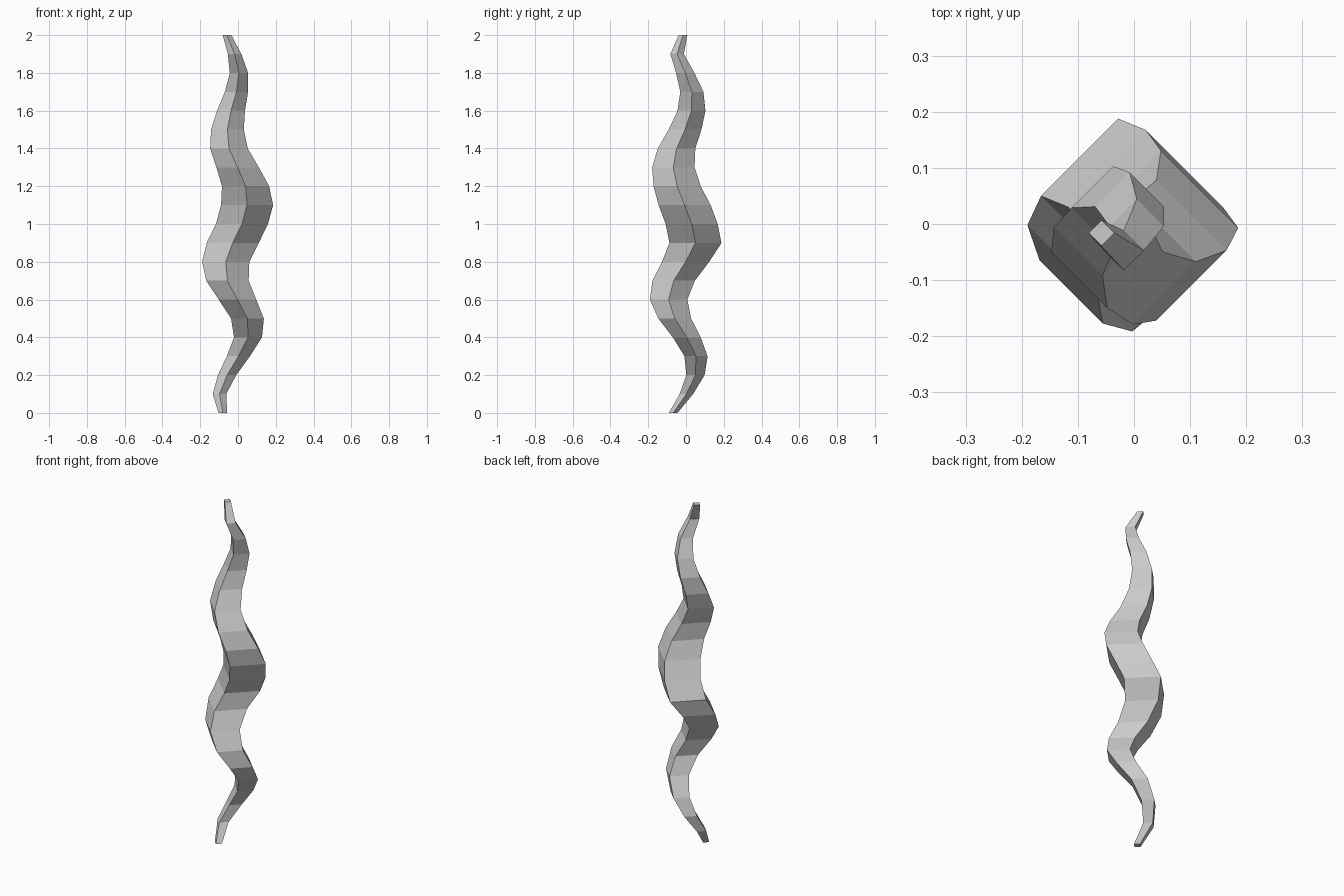
import bpy, bmesh

if "Cube" in bpy.data.objects:
    bpy.data.objects.remove(bpy.data.objects["Cube"])

# Centre line (x, y) of the wavy strand, one point every 0.1 in height
path = [(-0.08, -0.068), (-0.098, 0.002), (-0.058, 0.05), (0.002, 0.053), (0.053, 0.004),
        (0.05, -0.06), (-0.003, -0.092), (-0.056, -0.065), (-0.065, -0.002), (-0.028, 0.05),
        (0.021, 0.03), (0.048, -0.007), (0.04, -0.047), (-0.002, -0.067), (-0.048, -0.05),
        (-0.056, -0.005), (-0.037, 0.029), (-0.008, 0.031), (0.005, -0.004), (-0.018, -0.047),
        (-0.058, -0.016)]


def radius(i):
    """Thickness tapers evenly towards both ends."""
    return 0.023 + 0.01275 * min(i, 20 - i, 9)


# Stack of diamond cross-sections, bridged with quads and capped
bm = bmesh.new()
rings = []
for i, (x, y) in enumerate(path):
    r = radius(i)
    rings.append([bm.verts.new((x + dx * r, y + dy * r, i * 0.1))
                  for dx, dy in ((1, 0), (0, 1), (-1, 0), (0, -1))])
for low, high in zip(rings, rings[1:]):
    for k in range(4):
        n = (k + 1) % 4
        bm.faces.new((low[k], low[n], high[n], high[k]))
bm.faces.new(rings[0][::-1])
bm.faces.new(rings[-1])

mesh = bpy.data.meshes.new("wavy_strand")
bm.to_mesh(mesh)
bm.free()
bpy.context.collection.objects.link(bpy.data.objects.new("wavy_strand", mesh))
